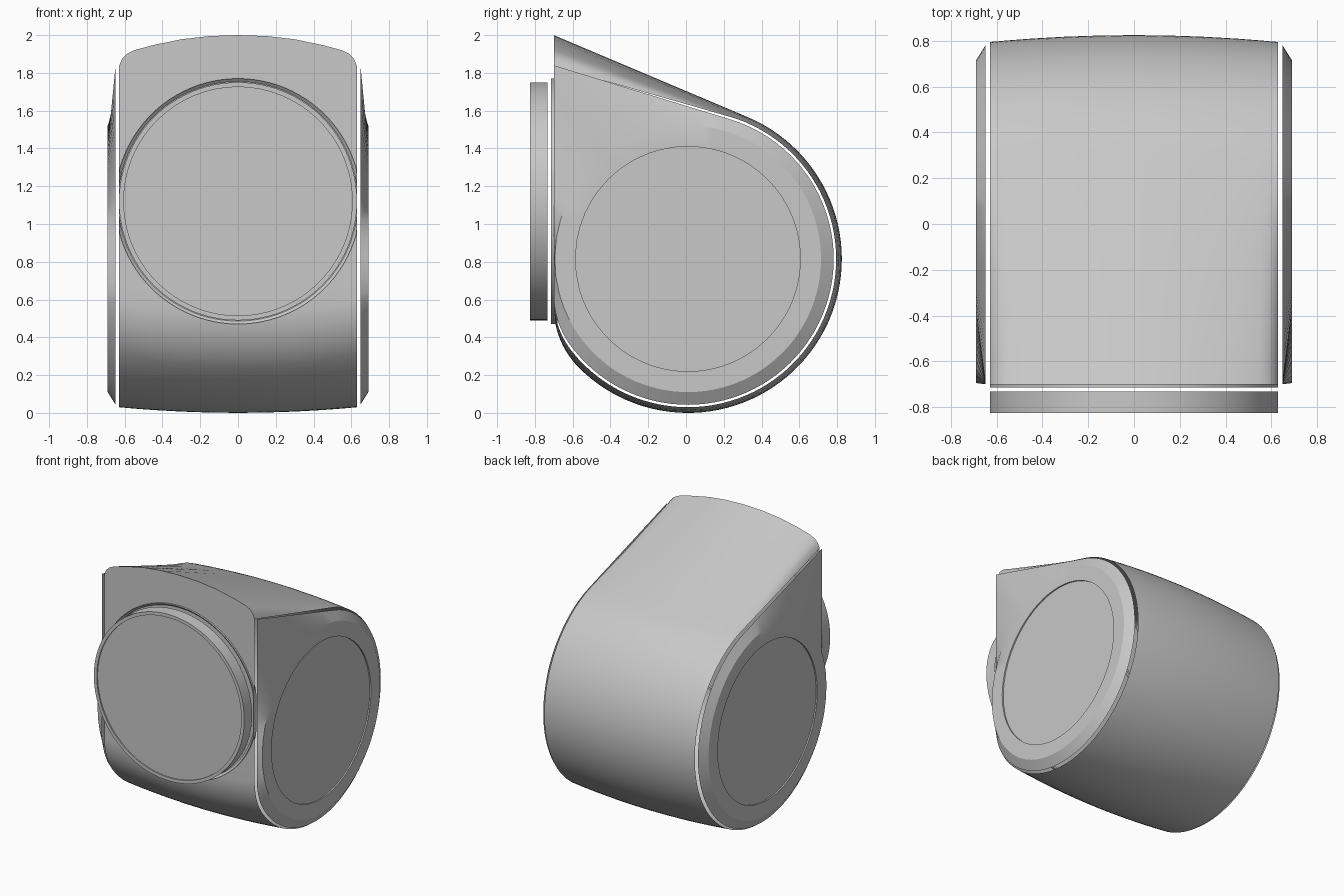
import bpy
import bmesh
import math
from mathutils import Vector

cube = bpy.data.objects.get("Cube")
if cube:
    bpy.data.objects.remove(cube, do_unlink=True)

# One flat colour
SHADE = (0.58, 0.58, 0.58, 1)
grey = bpy.data.materials.new("plain grey")
grey.use_nodes = True
grey.diffuse_color = SHADE
grey.node_tree.nodes["Principled BSDF"].inputs["Base Color"].default_value = SHADE

CENTRE = Vector((0.01, 0.815))   # drum axis in (y, z)
FRONT = -0.70                    # flat front plane
FILLET = 0.45                    # blend from drum to front plane


def sweep(centre, radius, start, end, count):
    angles = [start + (end - start) * i / count for i in range(count + 1)]
    return [centre + radius * Vector((math.cos(a), math.sin(a))) for a in angles]


def teardrop(radius, top):
    """Side outline in (y, z): straight top, round back and bottom, flat front."""
    tip = Vector((FRONT, top))
    d = tip - CENTRE
    start = math.atan2(d.y, d.x) - math.acos(radius / d.length)
    inner = radius - FILLET
    end = -math.acos((FRONT + FILLET - CENTRE.x) / inner)
    blend = CENTRE + inner * Vector((math.cos(end), math.sin(end)))
    arc = sweep(CENTRE, radius, start, end, 64)
    arc += sweep(blend, FILLET, end, -math.pi, 14)[1:]
    line = [tip.lerp(arc[0], i / 12) for i in range(12)]
    face = [arc[-1].lerp(tip, i / 12) for i in range(1, 12)]
    return line + arc + face


def loft(name, rings, cap_last=False, closed=False):
    """Skin a series of equal-length point rings."""
    bm = bmesh.new()
    rows = [[bm.verts.new(p) for p in ring] for ring in rings]
    pairs = list(zip(rows, rows[1:]))
    if closed:
        pairs.append((rows[-1], rows[0]))
    for a, b in pairs:
        n = len(a)
        for i in range(n):
            j = (i + 1) % n
            bm.faces.new((a[i], a[j], b[j], b[i]))
    if cap_last:
        bm.faces.new(rows[-1])
    bmesh.ops.recalc_face_normals(bm, faces=bm.faces)
    mesh = bpy.data.meshes.new(name)
    bm.to_mesh(mesh)
    bm.free()
    mesh.materials.append(grey)
    obj = bpy.data.objects.new(name, mesh)
    bpy.context.collection.objects.link(obj)
    bpy.ops.object.select_all(action='DESELECT')
    obj.select_set(True)
    bpy.context.view_layer.objects.active = obj
    bpy.ops.object.shade_smooth_by_angle(angle=math.radians(28))


# Crowned housing shell: half-width stations with the height of the hood
half = [(0, 2.0), (0.15, 1.995), (0.3, 1.978), (0.45, 1.947), (0.55, 1.92),
        (0.59, 1.90), (0.615, 1.873), (0.63, 1.835)]
stations = [(-x, z) for x, z in reversed(half[1:])] + half
loft("housing", [[(x, p.x, p.y) for p in teardrop(0.815 - 0.03 * (x / 0.63) ** 2, top)]
                 for x, top in stations])

# Side covers: teardrop edge blending out to a round face with a recessed disc
edge = teardrop(0.772, 1.84)
rays = [(p - CENTRE).normalized() for p in edge]
for side, label in ((1, "left"), (-1, "right")):
    rings = [[(side * 0.648, p.x, p.y) for p in edge]]
    for radius, x in ((0.705, 0.69), (0.595, 0.69), (0.595, 0.68)):
        rings.append([(side * x, *(CENTRE + radius * r)) for r in rays])
    loft(label + "_cover", rings, cap_last=True)


def front_ring(radius, y):
    """Circle facing the front, trimmed to the width of the housing."""
    points = sweep(Vector((0, 1.12)), radius, 0, 2 * math.pi, 96)[:-1]
    return [(max(-0.63, min(0.63, p.x)), y, p.y) for p in points]


# Sloped seat on the front, and the round plate standing in front of it
loft("front_seat", [front_ring(0.65, -0.68), front_ring(0.65, -0.714),
                    front_ring(0.634, -0.70), front_ring(0.634, -0.68)], closed=True)
loft("front_plate", [front_ring(0.63, -0.732), front_ring(0.63, -0.825),
                     front_ring(0.605, -0.825), front_ring(0.605, -0.815)], cap_last=True)
